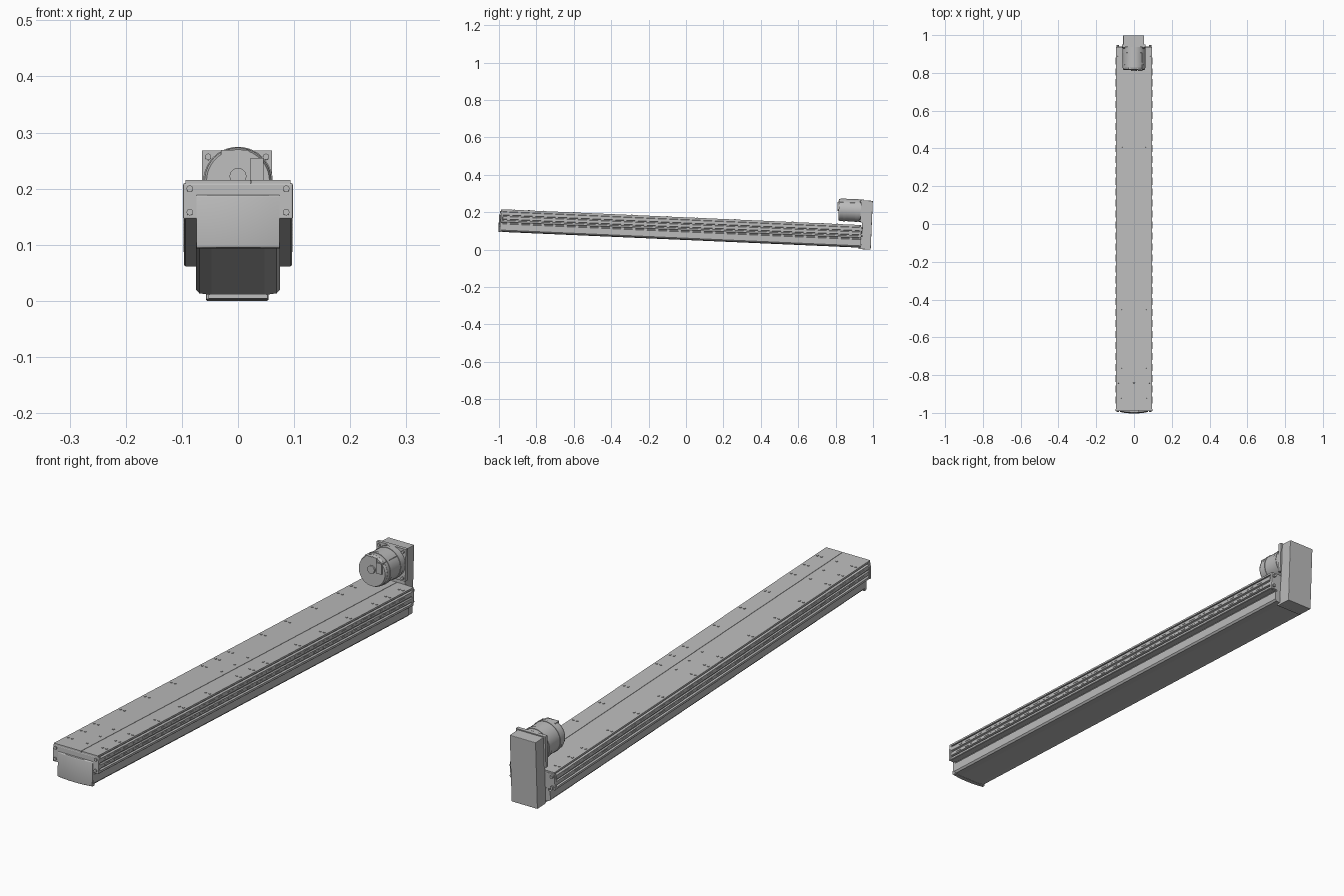
import bpy, bmesh, math
from mathutils import Matrix, Vector

cube = bpy.data.objects.get("Cube")
if cube:
    bpy.data.objects.remove(cube, do_unlink=True)

# One grey for the whole actuator
grey = bpy.data.materials.new("machined grey")
grey.use_nodes = True
grey.diffuse_color = (0.5, 0.5, 0.5, 1)
grey.node_tree.nodes["Principled BSDF"].inputs["Base Color"].default_value = (0.5, 0.5, 0.5, 1)

# Everything is built along y with the beam top at z = 0, then tilted
TILT = Matrix.Translation((0, 0, 0.1725)) @ Matrix.Rotation(math.radians(-2.51), 4, 'X')


def finish(name, bm, smooth=False):
    bmesh.ops.recalc_face_normals(bm, faces=bm.faces)
    bm.transform(TILT)
    mesh = bpy.data.meshes.new(name)
    bm.to_mesh(mesh)
    bm.free()
    mesh.materials.append(grey)
    obj = bpy.data.objects.new(name, mesh)
    bpy.context.collection.objects.link(obj)
    if smooth:
        bpy.ops.object.select_all(action='DESELECT')
        obj.select_set(True)
        bpy.context.view_layer.objects.active = obj
        bpy.ops.object.shade_smooth_by_angle(angle=math.radians(30))
    return obj


def add_box(bm, x, y, z):
    size = Matrix.Diagonal((x[1] - x[0], y[1] - y[0], z[1] - z[0], 1))
    mid = Matrix.Translation((sum(x) / 2, sum(y) / 2, sum(z) / 2))
    return bmesh.ops.create_cube(bm, size=1, matrix=mid @ size)["verts"]


def box(name, x, y, z, bevel=0):
    bm = bmesh.new()
    add_box(bm, x, y, z)
    if bevel:
        bmesh.ops.bevel(bm, geom=bm.edges[:], offset=bevel, segments=2, affect='EDGES', profile=0.5)
    return finish(name, bm)


def add_cyl(bm, centre, radius, depth, axis='Y', sides=10, tip=None):
    turn = Matrix.Rotation(math.pi / 2, 4, 'X') if axis == 'Y' else Matrix()
    bmesh.ops.create_cone(bm, cap_ends=True, segments=sides, radius1=radius,
                          radius2=radius if tip is None else tip, depth=depth,
                          matrix=Matrix.Translation(centre) @ turn)


def extrude(name, points, direction):
    bm = bmesh.new()
    face = bm.faces.new([bm.verts.new(p) for p in points])
    new = bmesh.ops.extrude_face_region(bm, geom=[face])["geom"]
    moved = [v for v in new if isinstance(v, bmesh.types.BMVert)]
    bmesh.ops.translate(bm, verts=moved, vec=Vector(direction))
    return bm


def beam(name, half, y0, y1):
    outline = half + [(-x, z) for x, z in reversed(half)]
    finish(name, extrude(name, [(x, y0, z) for x, z in outline], (0, y1 - y0, 0)))


# Carriage rail: wide upper section with side grooves
beam("upper_rail", [(0.088, -0.006), (0.088, -0.012), (0.096, -0.014), (0.096, -0.030),
                    (0.091, -0.032), (0.091, -0.036), (0.096, -0.038), (0.096, -0.052),
                    (0.089, -0.054), (0.089, -0.058), (0.096, -0.060), (0.096, -0.068),
                    (0.094, -0.070), (0.070, -0.070)], -0.98, 0.93)

# Lower housing with chamfered underside
beam("lower_housing", [(0.068, -0.068), (0.068, -0.076), (0.075, -0.078), (0.075, -0.111),
                       (0.069, -0.118), (0.047, -0.121)], -0.985, 0.94)

# Top cover in two strips either side of a narrow seam
box("cover_right", (-0.094, 0.022), (-0.99, 0.938), (-0.007, 0))
box("cover_left", (0.0235, 0.094), (-0.99, 0.938), (-0.007, 0))

# End plates
box("front_end_plate", (-0.098, 0.098), (-0.989, -0.978), (-0.070, -0.006), 0.003)
box("back_end_plate", (-0.096, 0.096), (0.928, 0.94), (-0.070, -0.006), 0.003)

# Bowed front cap: convex in plan, with its lower edge rounded back
plan = [(-0.074, -0.978)]
for i in range(13):
    t = -1 + i / 6
    plan.append((0.074 * t, -0.999 + 0.008 * t * t))
plan.append((0.074, -0.978))
bm = extrude("front_cap", [(x, y, -0.122) for x, y in plan], (0, 0, 0.095))
rim = [e for e in bm.edges if e.calc_length() < 0.03
       and all(v.co.y < -0.98 for v in e.verts)]
bmesh.ops.bevel(bm, geom=rim, offset=0.004, segments=3, affect='EDGES', profile=0.5)
finish("front_cap", bm, True)

# Cover screws in rows
bm = bmesh.new()
rows = [0.89, 0.81, 0.73, 0.57, 0.41, 0.26, 0.06, -0.02, -0.10,
        -0.29, -0.45, -0.60, -0.76, -0.84, -0.92]
for y in rows:
    for x in (0.065, 0.082):
        for side in (-1, 1):
            add_cyl(bm, (side * x, y, 0), 0.0045, 0.004, 'Z', 8)
    if abs(y + 0.02) < 0.1 or y < -0.7:
        add_cyl(bm, (0, y, 0), 0.0045, 0.004, 'Z', 8)
finish("cover_screws", bm)

# End plate screws
bm = bmesh.new()
for side in (-1, 1):
    for z in (-0.016, -0.058):
        for y in (-0.990, 0.944):
            add_cyl(bm, (side * 0.086, y, z), 0.006, 0.008, 'Y', 8)
finish("end_screws", bm)

# Dashed strips along both sides
bm = bmesh.new()
for side in (-1, 1):
    for i in range(32):
        y = -0.95 + i * 0.058
        for z in (-0.022, -0.045):
            x = side * 0.096
            add_box(bm, (x - 0.001, x + 0.001), (y, y + 0.036), (z - 0.002, z + 0.002))
finish("side_dashes", bm)

# Belt drive housing at the back
box("drive_housing", (-0.057, 0.054), (0.942, 0.994), (-0.129, 0.132), 0.002)
box("drive_foot", (-0.053, 0.053), (0.928, 0.95), (-0.128, -0.07))
box("motor_flange", (-0.064, 0.061), (0.932, 0.946), (0.014, 0.136))

# Motor: stepped body with end bell and hub
MZ = 0.077
bm = bmesh.new()
add_cyl(bm, (0, 0.878, MZ), 0.060, 0.110, sides=40)
add_cyl(bm, (0, 0.910, MZ), 0.062, 0.016, sides=40)
add_cyl(bm, (0, 0.845, MZ), 0.062, 0.012, sides=40)
add_cyl(bm, (0, 0.819, MZ), 0.060, 0.010, sides=40, tip=0.056)
add_cyl(bm, (0, 0.812, MZ + 0.008), 0.015, 0.010, sides=20)
finish("motor", bm, True)

# Motor connectors and flange bolts
box("terminal_box", (-0.030, 0.020), (0.812, 0.835), (0.100, 0.132))
box("connector", (0.022, 0.045), (0.807, 0.90), (0.078, 0.118))
bm = bmesh.new()
for x in (-0.053, 0.050):
    for z in (0.025, 0.125):
        add_cyl(bm, (x, 0.930, z), 0.006, 0.008, 'Y', 6)
finish("flange_bolts", bm)
